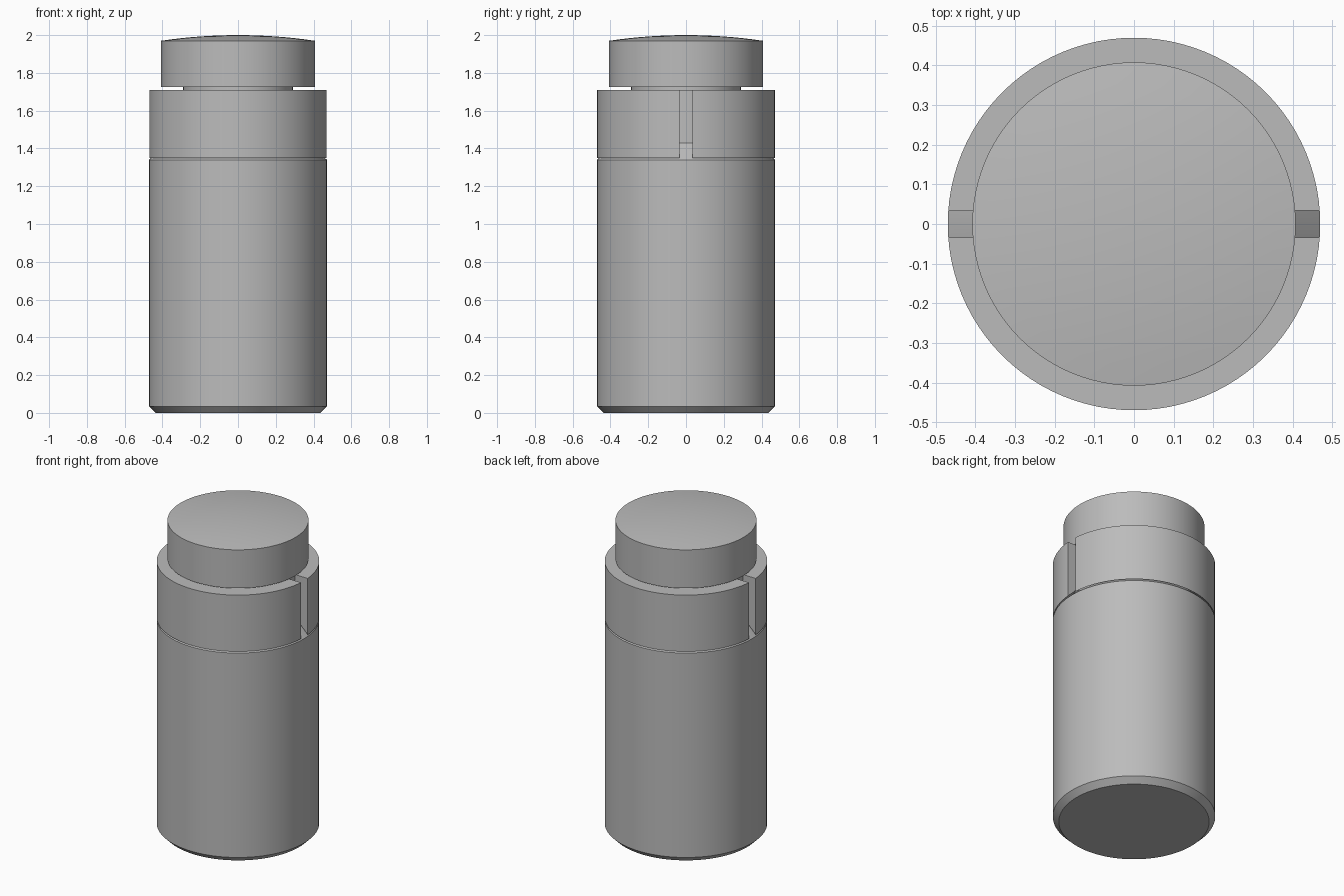
import bpy, bmesh, math

cube = bpy.data.objects.get("Cube")
if cube:
    bpy.data.objects.remove(cube, do_unlink=True)

grey = bpy.data.materials.new("plain grey")
grey.use_nodes = True
GREY = (0.5, 0.5, 0.5, 1)
grey.diffuse_color = GREY
grey.node_tree.nodes["Principled BSDF"].inputs["Base Color"].default_value = GREY

SEGMENTS = 96
R = 0.47         # body and collar radius
CORE = 0.38      # core radius, seen inside the slots
CAP = 0.408
TOP = 1.71       # collar top


def select(obj):
    bpy.ops.object.select_all(action="DESELECT")
    obj.select_set(True)
    bpy.context.view_layer.objects.active = obj


def shade(obj):
    select(obj)
    bpy.ops.object.shade_smooth_by_angle(angle=math.radians(25))


def revolve(name, profile, ring=False):
    """Spin (radius, height) points round z; a ring closes the profile."""
    bm = bmesh.new()
    verts = [bm.verts.new((r, 0, z)) for r, z in profile]
    edges = [bm.edges.new(pair) for pair in zip(verts, verts[1:])]
    if ring:
        edges.append(bm.edges.new((verts[-1], verts[0])))
    bmesh.ops.spin(bm, geom=verts + edges, cent=(0, 0, 0), axis=(0, 0, 1),
                   angle=math.tau, steps=SEGMENTS, use_merge=True)
    bmesh.ops.remove_doubles(bm, verts=bm.verts, dist=0.0001)
    bmesh.ops.recalc_face_normals(bm, faces=bm.faces)
    mesh = bpy.data.meshes.new(name)
    bm.to_mesh(mesh)
    bm.free()
    mesh.materials.append(grey)
    obj = bpy.data.objects.new(name, mesh)
    bpy.context.collection.objects.link(obj)
    return obj


# Body with a chamfered base, conical shoulder and inner core
body = revolve("body", [(0, 0), (R - 0.035, 0), (R, 0.035), (R, 1.34),
                        (CORE, 1.43), (CORE, TOP), (0, TOP)])
shade(body)

# Collar sitting just above the shoulder
collar = revolve("collar", [(CORE, 1.44), (R, 1.35), (R, TOP), (CORE, TOP)], ring=True)

# Slots through both sides of the collar
bpy.ops.mesh.primitive_cube_add(size=1, location=(0, 0, 1.5))
cutter = bpy.context.object
cutter.name = "slot_cutter"
cutter.scale = (1.2, 0.068, 0.8)
cutter.hide_render = True
cut = collar.modifiers.new("slots", "BOOLEAN")
cut.operation = "DIFFERENCE"
cut.solver = "EXACT"
cut.object = cutter
select(collar)
bpy.ops.object.modifier_apply(modifier=cut.name)
bpy.data.objects.remove(cutter, do_unlink=True)
shade(collar)

# Neck between collar and cap
shade(revolve("neck", [(0, 1.7), (0.29, 1.7), (0.29, 1.74), (0, 1.74)]))

# Cap with a shallow domed top
dome = [(CAP * (1 - i / 8), 2 - 0.03 * (1 - i / 8) ** 2) for i in range(9)]
shade(revolve("cap", [(0, 1.725), (CAP, 1.725)] + dome))
